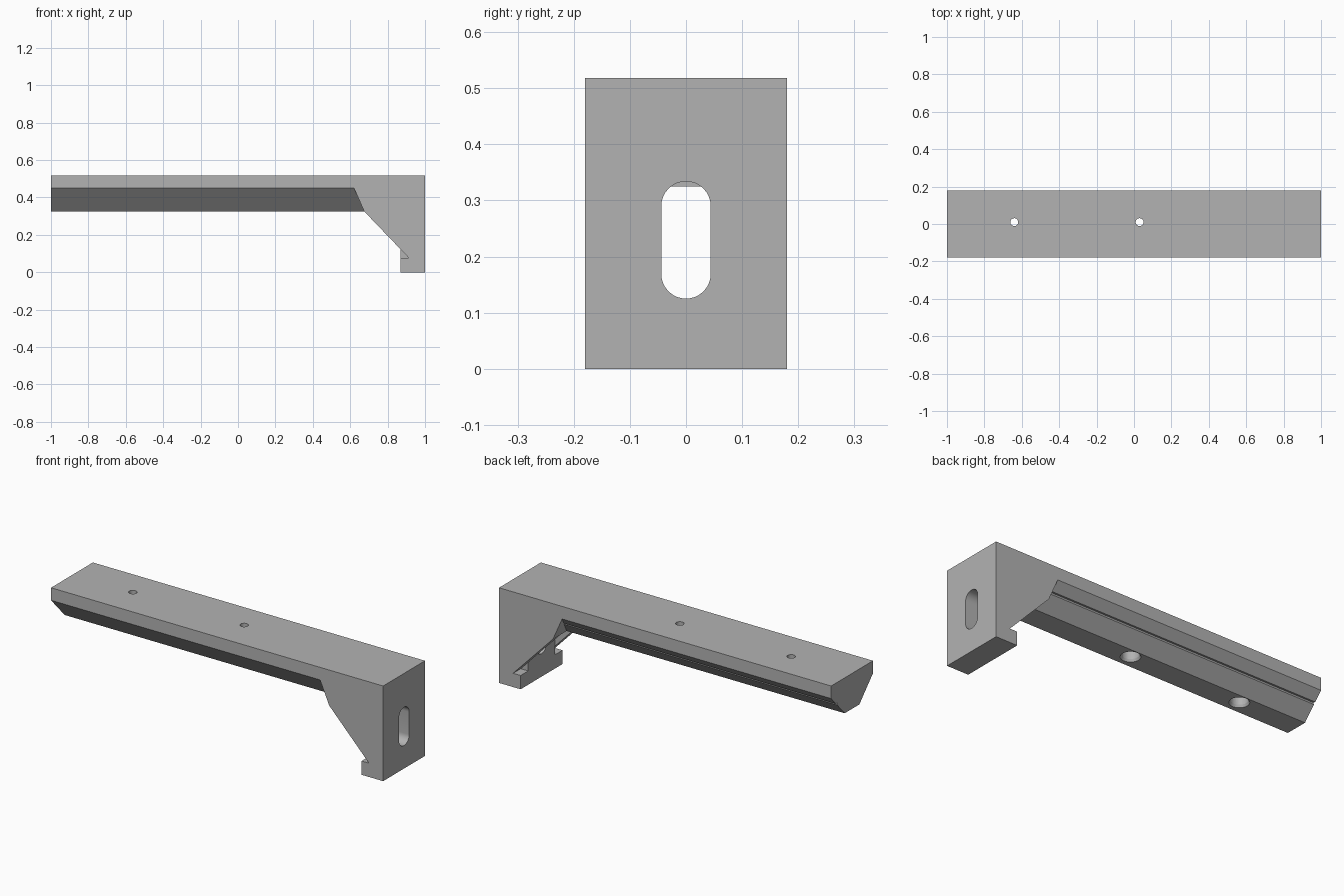
import bpy, bmesh, math
from mathutils import Vector

default = bpy.data.objects.get("Cube")
if default:
    bpy.data.objects.remove(default, do_unlink=True)

HALF_Y = 0.18
BAR_BOTTOM = 0.325

grey = bpy.data.materials.new("plain grey")
grey.use_nodes = True
grey.diffuse_color = (0.45, 0.45, 0.45, 1)
grey.node_tree.nodes["Principled BSDF"].inputs["Base Color"].default_value = (0.45, 0.45, 0.45, 1)


def loft(name, start, end):
    """Closed solid between two matching outlines."""
    bm = bmesh.new()
    a = [bm.verts.new(p) for p in start]
    b = [bm.verts.new(p) for p in end]
    bm.faces.new(a)
    bm.faces.new(b[::-1])
    for i in range(len(a)):
        j = (i + 1) % len(a)
        bm.faces.new((a[i], a[j], b[j], b[i]))
    bmesh.ops.recalc_face_normals(bm, faces=bm.faces)
    mesh = bpy.data.meshes.new(name)
    bm.to_mesh(mesh)
    bm.free()
    obj = bpy.data.objects.new(name, mesh)
    bpy.context.collection.objects.link(obj)
    obj.data.materials.append(grey)
    return obj


def box(name, lo, hi):
    corners = [(lo[0], lo[1]), (hi[0], lo[1]), (hi[0], hi[1]), (lo[0], hi[1])]
    return loft(name, [(x, y, lo[2]) for x, y in corners], [(x, y, hi[2]) for x, y in corners])


def cone(name, x, y, z0, r0, z1, r1):
    ring = [(math.cos(t), math.sin(t)) for t in (math.tau * i / 32 for i in range(32))]
    return loft(name, [(x + r0 * c, y + r0 * s, z0) for c, s in ring],
                [(x + r1 * c, y + r1 * s, z1) for c, s in ring])


def combine(target, tool, operation="DIFFERENCE"):
    """Apply a boolean and discard its tool."""
    tool.hide_render = True
    mod = target.modifiers.new("cut", "BOOLEAN")
    mod.object, mod.operation, mod.solver = tool, operation, "EXACT"
    bpy.context.view_layer.objects.active = target
    bpy.ops.object.modifier_apply(modifier=mod.name)
    bpy.data.objects.remove(tool, do_unlink=True)


# Arm, diagonal brace and hooked foot as one side profile
side = [(-1, 0.518), (1, 0.518), (1, 0), (0.87, 0), (0.87, 0.075), (0.915, 0.075),
        (0.675, BAR_BOTTOM), (-1, BAR_BOTTOM)]
bracket = loft("mounting_bracket", [(x, -HALF_Y, z) for x, z in side],
               [(x, HALF_Y, z) for x, z in side])


# Sloped undersides of the arm, ending in a slanted stop at the brace
def bevel_cut(outline, sign):
    stop = lambda z: 0.62 + (0.45 - z) * 0.44
    return loft("bevel_cutter", [(-1.1, sign * y, z) for y, z in outline],
                [(stop(z), sign * y, z) for y, z in outline])


bevel = [(0.2, 0.471), (0.2, 0.324), (0.062, 0.324)]
groove = [(0.1285, 0.395), (0.125, 0.407), (0.138, 0.405)]
combine(bracket, bevel_cut(bevel, -1))
combine(bracket, bevel_cut(bevel + groove, 1))

# Recess behind the end plate, and the rib filling the middle of the hook
combine(bracket, box("recess_cutter", (0.675, -0.115, 0.1), (0.87, 0.115, BAR_BOTTOM)))
combine(bracket, box("hook_rib", (0.87, -0.115, 0.03), (0.95, 0.115, 0.122)), "UNION")

# Rounded slot through the end plate
radius = 0.044
slot = []
for centre, first in ((0.29, 0), (0.169, math.pi)):
    for i in range(17):
        t = first + math.pi * i / 16
        slot.append((radius * math.cos(t), centre + radius * math.sin(t)))
combine(bracket, loft("slot_cutter", [(0.869, y, z) for y, z in slot],
                      [(1.1, y, z) for y, z in slot]))

# Screw holes, counterbored from below
for x in (-0.64, 0.03):
    combine(bracket, cone("screw_hole", x, 0.01, 0.2, 0.021, 0.6, 0.021))
    combine(bracket, cone("counterbore", x, 0.01, 0.3, 0.043, 0.42, 0.043))
    combine(bracket, cone("countersink", x, 0.01, 0.32, 0.052, 0.34, 0.042))

bpy.ops.object.select_all(action="DESELECT")
bracket.select_set(True)
bpy.context.view_layer.objects.active = bracket
bpy.ops.object.shade_smooth_by_angle(angle=math.radians(25))
